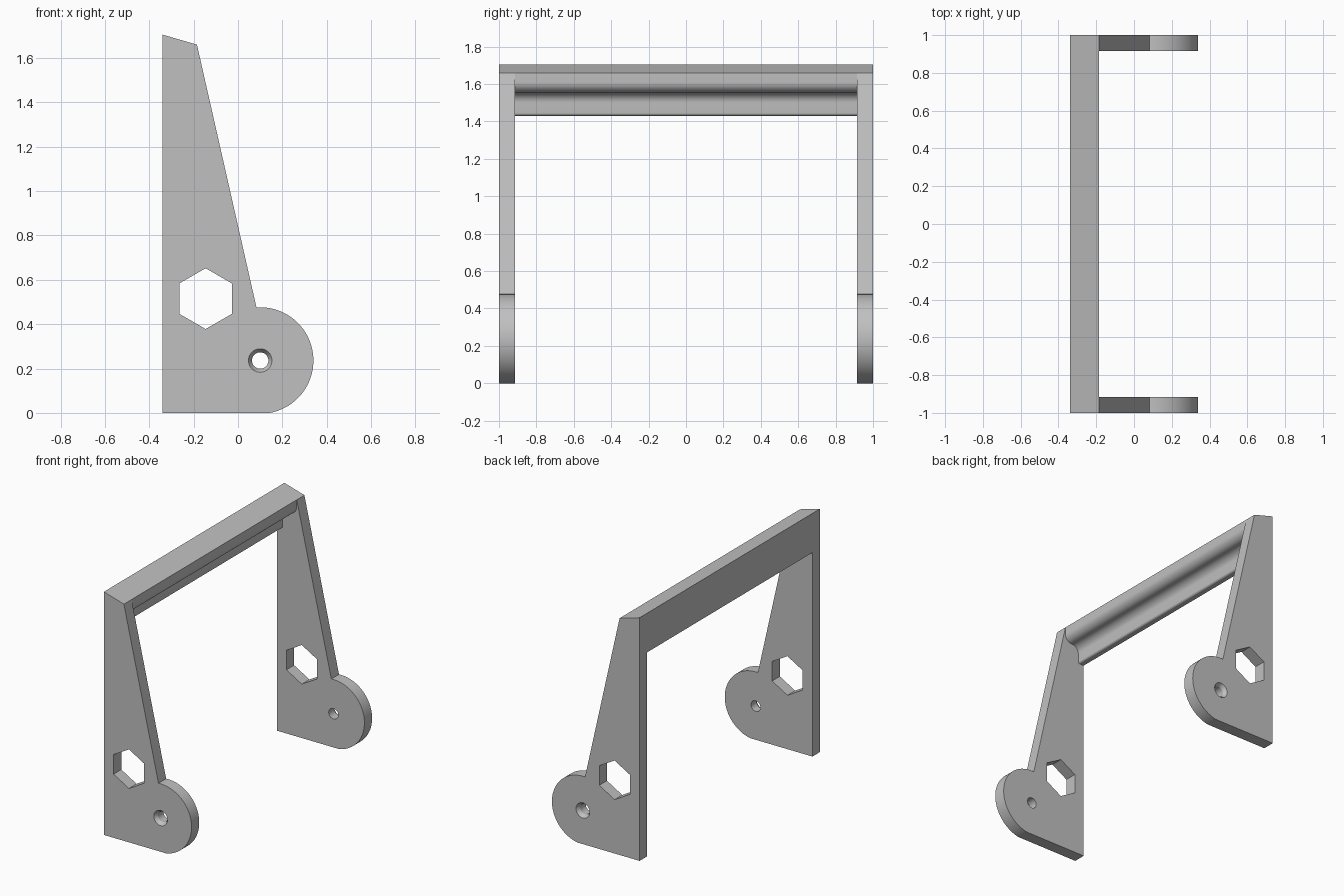
import bpy, bmesh
from math import cos, sin, radians

cube = bpy.data.objects.get("Cube")
if cube:
    bpy.data.objects.remove(cube, do_unlink=True)

grey = bpy.data.materials.new("plain grey")
grey.use_nodes = True
colour = (0.53, 0.53, 0.53, 1)
grey.diffuse_color = colour
grey.node_tree.nodes["Principled BSDF"].inputs["Base Color"].default_value = colour


def arc(cx, cz, r, start, end, steps):
    """Points on an arc in the XZ plane, angles in degrees."""
    angles = [radians(start + (end - start) * i / steps) for i in range(steps + 1)]
    return [(cx + r * cos(a), cz + r * sin(a)) for a in angles]


def loft(name, sections):
    """Solid through matching XZ outlines, given as (y, points)."""
    bm = bmesh.new()
    rings = [[bm.verts.new((x, y, z)) for x, z in pts] for y, pts in sections]
    for a, b in zip(rings, rings[1:]):
        for i in range(len(a)):
            j = (i + 1) % len(a)
            bm.faces.new((a[i], a[j], b[j], b[i]))
    bm.faces.new(rings[0])
    bm.faces.new(rings[-1])
    bmesh.ops.recalc_face_normals(bm, faces=bm.faces)
    mesh = bpy.data.meshes.new(name)
    bm.to_mesh(mesh)
    bm.free()
    mesh.materials.append(grey)
    obj = bpy.data.objects.new(name, mesh)
    bpy.context.collection.objects.link(obj)
    return obj


def activate(obj):
    bpy.ops.object.select_all(action='DESELECT')
    obj.select_set(True)
    bpy.context.view_layer.objects.active = obj


def cut(obj, cutter):
    activate(obj)
    mod = obj.modifiers.new("cut", 'BOOLEAN')
    mod.operation = 'DIFFERENCE'
    mod.solver = 'EXACT'
    mod.object = cutter
    bpy.ops.object.modifier_apply(modifier=mod.name)
    bpy.data.objects.remove(cutter, do_unlink=True)


def smooth(obj):
    activate(obj)
    bpy.ops.object.shade_smooth_by_angle(angle=radians(30))


OUTER, INNER = 1.0, 0.915
PIVOT = (0.1, 0.236)

# Side plates: tapered arm with a round foot
plate = [(-0.34, 0), (-0.34, 1.705), (-0.185, 1.66)]
plate += arc(*PIVOT, 0.24, 94, -79.6, 48)
hexagon = arc(-0.146, 0.515, 0.137, 30, 330, 5)


def hole(r):
    return arc(*PIVOT, r, 0, 352.5, 47)


for name, s in (("front_side_plate", -1), ("back_side_plate", 1)):
    side = loft(name, [(s * OUTER, plate), (s * INNER, plate)])
    # Hexagonal window
    cut(side, loft("hex_cutter", [(s * 1.05, hexagon), (s * 0.85, hexagon)]))
    # Pivot hole, countersunk on the outside
    cut(side, loft("hole_cutter", [(s * 1.05, hole(0.053)), (s * OUTER, hole(0.053)),
                                   (s * 0.975, hole(0.037)), (s * 0.85, hole(0.037))]))
    smooth(side)

# Crossbar: rounded nose, concave scoop, thin lower lip
bar = [(-0.34, 1.43), (-0.34, 1.705), (-0.185, 1.66)]
bar += arc(-0.24, 1.61, 0.055, 0, -90, 12)
bar += arc(-0.24, 1.5, 0.055, 90, 180, 12)[1:]
bar += arc(-0.31, 1.445, 0.015, 0, -90, 6)
smooth(loft("crossbar", [(-INNER, bar), (INNER, bar)]))
